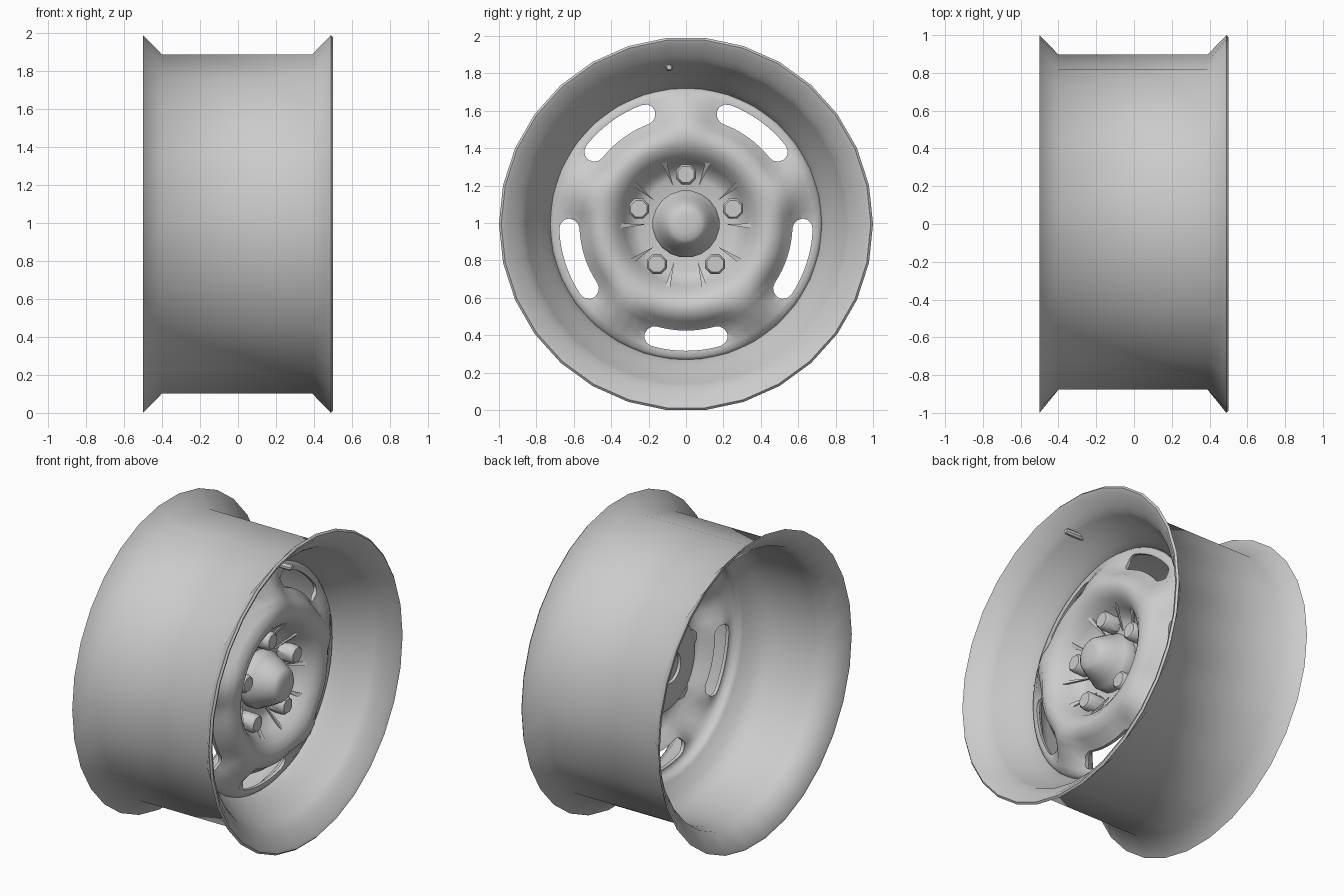
import bpy, bmesh
from math import sin, cos, pi, radians, degrees, exp

if "Cube" in bpy.data.objects:
    bpy.data.objects.remove(bpy.data.objects["Cube"])

CZ = cos(radians(6))          # wheel centre height


def polar(x, r, a):
    return (x, r * cos(a), CZ + r * sin(a))


def finish(name, bm, angle=40):
    bmesh.ops.recalc_face_normals(bm, faces=bm.faces)
    me = bpy.data.meshes.new(name)
    bm.to_mesh(me)
    bm.free()
    ob = bpy.data.objects.new(name, me)
    bpy.context.collection.objects.link(ob)
    if angle:
        smooth(ob, angle)
    return ob


def smooth(ob, angle):
    bpy.ops.object.select_all(action='DESELECT')
    ob.select_set(True)
    bpy.context.view_layer.objects.active = ob
    bpy.ops.object.shade_smooth_by_angle(angle=radians(angle))


def bridge(bm, rings, loop=False):
    n = len(rings[0])
    for k in range(len(rings) if loop else len(rings) - 1):
        a, b = rings[k], rings[(k + 1) % len(rings)]
        for i in range(n):
            bm.faces.new((a[i], a[(i + 1) % n], b[(i + 1) % n], b[i]))


# barrel with both flanges; outer wall has 15 sides, everything else 30
bm = bmesh.new()
profile = [(-.5, 1, 0), (-.5, .985, 0), (-.41, .878, 0), (-.33, .866, 0), (-.05, .86, 0),
           (.06, .82, 0), (.10, .735, 0), (.13, .715, 0), (.165, .725, 0), (.21, .75, 0),
           (.27, .79, 0), (.34, .835, 0), (.38, .858, 0), (.405, .873, 0), (.43, .9, 0), (.49, .965, 0),
           (.5, .988, 0), (.489, 1, 0), (.39, .897, 1), (-.4, .897, 1)]
rings = []
for x, r, half in profile:
    rings.append([bm.verts.new(polar(x, r * (cos(pi / 15) if half and i % 2 else 1), i * pi / 15))
                  for i in range(30)])
bridge(bm, rings, True)
finish("rim_barrel", bm, 62)

# pressed disc: tall spokes between five lower window pockets (radius, spoke x, pocket x)
disc = [(.10, .13, .13), (.18, .14, .14), (.25, .145, .145), (.29, .16, .16), (.33, .22, .22),
        (.37, .28, .28), (.42, .315, .315), (.47, .325, .318), (.52, .317, .28),
        (.56, .295, .215), (.62, .25, .175), (.68, .212, .185), (.71, .19, .185), (.725, .17, .17),
        (.735, .145, .145)]
WINDOWS = [radians(270 + 72 * k) for k in range(5)]


def disc_ring(bm, r, s, w, off):
    ring = []
    for i in range(60):
        a = i * pi / 30
        d = min(abs((degrees(a - c) + 180) % 360 - 180) for c in WINDOWS)
        t = 1 / (1 + exp((d - 25) / 2.5))
        ring.append(bm.verts.new(polar(s + (w - s) * t - off, r, a)))
    return ring


bm = bmesh.new()
front = [disc_ring(bm, *p, 0) for p in disc]
back = [disc_ring(bm, r - .015 * (r > .66), s, w, .022) for r, s, w in disc]
bridge(bm, front + back[::-1], True)
wheel_disc = finish("wheel_disc", bm, 0)

# slot-shaped cutter for the windows
bm = bmesh.new()
mid, hw, span = .624, .054, radians(15.7)
for c in WINDOWS:
    pts = [(mid + hw, c - span + span * j / 4) for j in range(9)]
    pts += [(mid + hw * cos(j * pi / 6), c + span + hw * sin(j * pi / 6) / mid) for j in range(1, 6)]
    pts += [(mid - hw, c + span - span * j / 4) for j in range(9)]
    pts += [(mid - hw * cos(j * pi / 6), c - span - hw * sin(j * pi / 6) / mid) for j in range(1, 6)]
    ends = [[bm.verts.new(polar(x, r, a)) for r, a in pts] for x in (-.1, .45)]
    bridge(bm, ends)
    bm.faces.new(ends[0])
    bm.faces.new(ends[1])
cutter = finish("window_cutter", bm, 0)
cutter.hide_render = True
mod = wheel_disc.modifiers.new("windows", 'BOOLEAN')
mod.object = cutter
mod.operation = 'DIFFERENCE'
mod.solver = 'EXACT'
bpy.ops.object.select_all(action='DESELECT')
wheel_disc.select_set(True)
bpy.context.view_layer.objects.active = wheel_disc
bpy.ops.object.modifier_apply(modifier=mod.name)
bpy.data.objects.remove(cutter)
smooth(wheel_disc, 50)


def lathe(name, profile, n, cy=0, cz=0):
    # capped turned part around the x direction
    bm = bmesh.new()
    rings = [[bm.verts.new((x, cy + r * cos(2 * pi * (i + .5) / n), CZ + cz + r * sin(2 * pi * (i + .5) / n)))
              for i in range(n)] for x, r in profile]
    bridge(bm, rings)
    bm.faces.new(rings[0])
    bm.faces.new(rings[-1])
    return finish(name, bm)


# centre cap
lathe("centre_cap", [(.128, .17), (.135, .18), (.19, .18), (.205, .168), (.25, .15), (.295, .125),
                     (.33, .105), (.345, .085), (.352, .05)], 20)

# lug nuts with pressed ribs on both sides
for k in range(5):
    a = radians(90 + 72 * k)
    lathe("lug_nut", [(.136, .058), (.24, .058), (.253, .047)], 8, .265 * cos(a), .265 * sin(a))
    for s in (-1, 1):
        bm = bmesh.new()
        tri = [(.21, 18.5), (.35, 22), (.345, 17.5)]
        lo, hi = [[bm.verts.new(polar(x, r, a + s * radians(d))) for (r, d), x in zip(tri, xs)]
                  for xs in ((.135, .24, .232), (.146, .256, .243))]
        bridge(bm, [lo, hi])
        bm.faces.new(lo)
        bm.faces.new(hi)
        finish("pressed_rib", bm)

# valve stem
lathe("valve_stem", [(.32, .02), (.44, .02), (.455, .013)], 8, -.09, .837)
